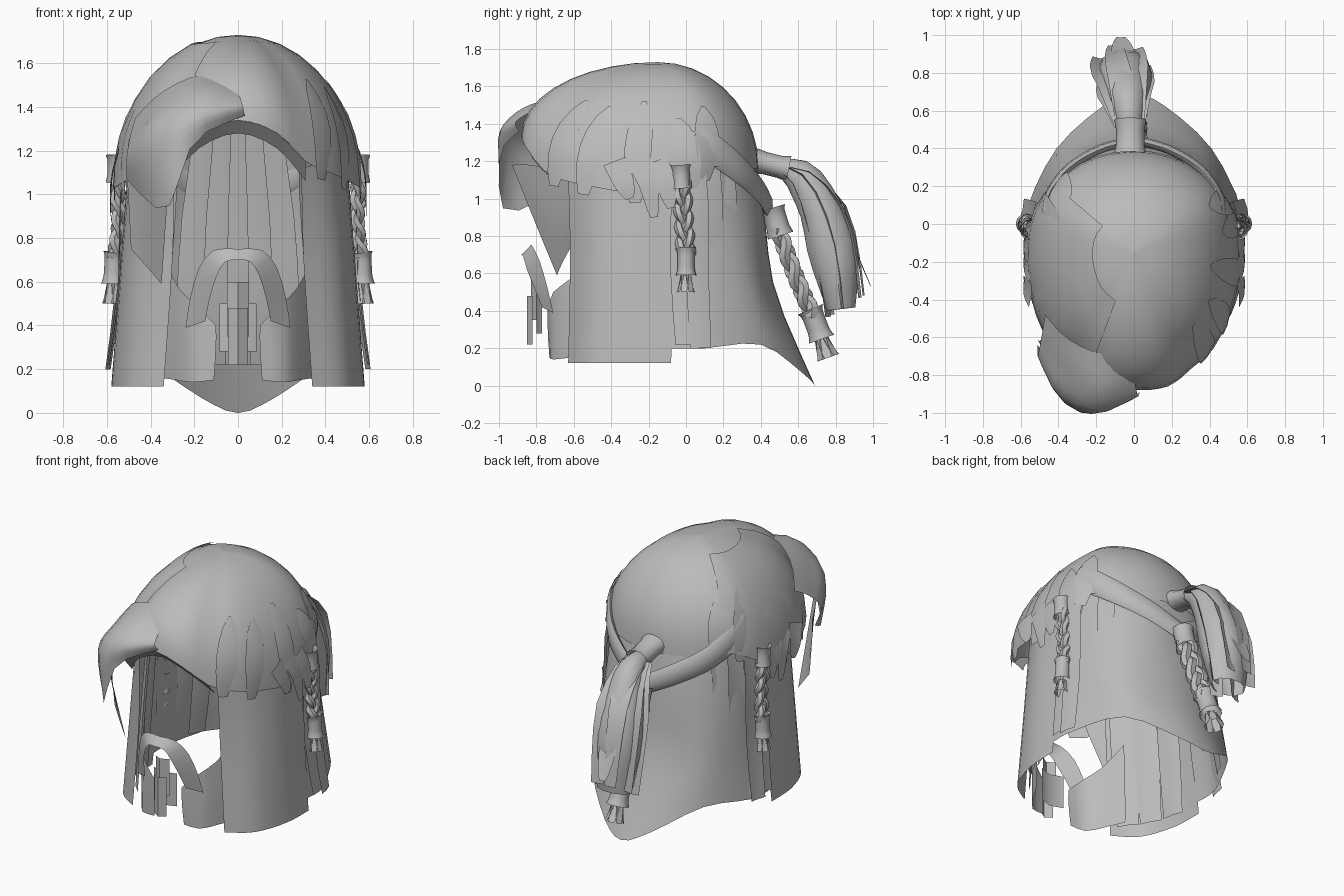
import bpy, math, random
from mathutils import Vector

random.seed(4)
if "Cube" in bpy.data.objects:
    bpy.data.objects.remove(bpy.data.objects["Cube"])

GREY = (0.5, 0.5, 0.5, 1)
hair = bpy.data.materials.new("hair grey")
hair.use_nodes = True
hair.diffuse_color = GREY
hair.node_tree.nodes["Principled BSDF"].inputs["Base Color"].default_value = GREY
X, Y, Z = Vector((1, 0, 0)), Vector((0, 1, 0)), Vector((0, 0, 1))


def spline(points, count, closed=False):
    """Resample points along a smooth curve."""
    pts = [Vector(p) for p in points]
    spans = len(pts) if closed else len(pts) - 1

    def at(i):
        return pts[i % len(pts)] if closed else pts[max(0, min(i, len(pts) - 1))]
    out = []
    for k in range(count):
        s = spans * k / (count if closed else count - 1)
        i = min(int(s), spans - 1)
        f = s - i
        a, b, c, d = (at(i + j) for j in (-1, 0, 1, 2))
        out.append(b + 0.5 * f * (c - a + f * (2 * a - 5 * b + 4 * c - d
                                              + f * (3 * (b - c) + d - a))))
    return out


def flip(points):
    return [Vector((-p[0], p[1], p[2])) for p in points]


def sheet(name, rows, closed=False, angle=40):
    """Surface through equal rows of points."""
    n = len(rows[0])
    faces = []
    for r in range(len(rows) - 1):
        for c in range(n if closed else n - 1):
            d = (c + 1) % n
            faces.append((r * n + c, r * n + d, r * n + n + d, r * n + n + c))
    mesh = bpy.data.meshes.new(name)
    mesh.from_pydata([p for row in rows for p in row], [], faces)
    mesh.materials.append(hair)
    ob = bpy.data.objects.new(name, mesh)
    bpy.context.collection.objects.link(ob)
    bpy.ops.object.select_all(action="DESELECT")
    ob.select_set(True)
    bpy.context.view_layer.objects.active = ob
    bpy.ops.object.shade_smooth_by_angle(angle=math.radians(angle))
    return ob


def smooth_sheet(name, rows, across=13, along=9):
    """Sheet resampled in both directions."""
    wide = [spline(r, across) for r in rows]
    cols = [spline(c, along) for c in zip(*wide)]
    return sheet(name, cols)


def pair(name, rows, **kw):
    smooth_sheet("left_" + name, rows, **kw)
    smooth_sheet("right_" + name, [flip(r) for r in rows], **kw)


def frame(path, i, side):
    t = (path[min(i + 1, len(path) - 1)] - path[max(i - 1, 0)]).normalized()
    u = (side - t * side.dot(t)).normalized()
    return u, t.cross(u)


def tube(name, path, sizes, side=X, n=8):
    """Open tube with an elliptical section of (width, depth) radii."""
    path = [Vector(p) for p in path]
    rows = []
    for i, (p, (w, d)) in enumerate(zip(path, sizes)):
        u, v = frame(path, i, side)
        turns = [math.tau * k / n for k in range(n)]
        rows.append([p + u * w * math.cos(a) + v * d * math.sin(a) for a in turns])
    return sheet(name, rows, closed=True)


def lock(name, path, width, side, tip=0.2, root=1.0):
    """Flat strand, full in the middle, narrowing to its root and tip."""
    path = spline(path, 7)
    rows = []
    for i, p in enumerate(path):
        u, v = frame(path, i, side)
        f = i / 6
        w = width * (1 - (1 - tip) * f ** 2) * (1 - (1 - root) * (1 - f) ** 3) / 2
        rows.append([p - u * w, p + v * w * 0.1, p + u * w])
    return sheet(name, rows)


# Scalp cap: a dome from the crown down to a curved rim
half_rim = [(.18, -.86, 1.28), (.31, -.76, 1.15), (.42, -.66, 1.1), (.51, -.48, 1.06),
            (.56, -.25, 1.03), (.55, -.02, 1.07), (.48, .14, 1.17), (.36, .27, 1.17), (.19, .36, 1.16)]
rim_points = [(0, -.88, 1.34)] + half_rim + [(0, .39, 1.16)] + flip(half_rim[::-1])
STEPS = 40
rim = spline(rim_points, STEPS, closed=True)
crown = Vector((0, -.15, 1.73))


def cap_point(k, t, lift=0.0):
    edge = rim[int(k) % STEPS].lerp(rim[(int(k) + 1) % STEPS], k - int(k))
    a = t * math.pi / 2
    p = crown + (edge - crown) * math.sin(a)
    p.z = edge.z + (crown.z - edge.z) * math.cos(a)
    return p + (p - Vector((0, -.2, 1.0))).normalized() * lift


sheet("scalp_cap", [[cap_point(k, max(t / 9, .001)) for k in range(STEPS)] for t in range(10)], True)

# Hair turned under along the hairline
brow = [[(.31, -.76, 1.15), (.18, -.86, 1.28)], [(.31, -.68, 1.06), (.18, -.79, 1.21)]]
smooth_sheet("hairline", [r + [m] + flip(r[::-1]) for r, m in
                          zip(brow, [(0, -.88, 1.34), (0, -.82, 1.28)])], along=3)

# Raised swept layer to the right of the parting
sheet("swept_layer", [[cap_point(k, t / 8, .01) for k in range(25, 38)] for t in range(2, 9)])

# Ragged pointed locks lying over the sides of the cap
for k in list(range(6, 16, 2)) + list(range(25, 35, 2)):
    start = random.uniform(.5, .65)
    lean = random.uniform(-1, 1)
    path = [cap_point(k + lean * j / 3, start + (1.05 - start) * j / 3, .006) for j in range(4)]
    lock("cap_lock", path, .2, cap_point(k + 1, 1) - cap_point(k - 1, 1), .3, .1)

# Back curtain of hair, falling to a point
half_rows = [
    [(.45, -.1, 1.34), (.45, .08, 1.34), (.34, .23, 1.3), (.18, .33, 1.28)],
    [(.51, -.12, .9), (.49, .1, .9), (.38, .29, .9), (.2, .4, .9)],
    [(.54, -.1, .5), (.52, .1, .5), (.41, .34, .5), (.22, .44, .5)],
    [(.57, -.08, .2), (.56, .1, .2), (.41, .4, .22), (.17, .62, .07)]]
middles = [(0, .36, 1.28), (0, .42, .9), (0, .48, .5), (0, .69, 0)]
smooth_sheet("back_curtain", [r + [m] + flip(r[::-1]) for r, m in zip(half_rows, middles)], across=25)

# Inner strands hanging against the back curtain
for x in (-.2, -.1, 0, .1, .2):
    y = .02 + x * x * 1.6
    lock("inner_back_strand", [(x * .7, .32 - y, 1.4), (x, .4 - y, .9), (x * 1.1, .45 - y, .5),
                               (x * 1.15, .53 - y, .22)], .13, X, .9, .6)

# Side panels in front of the ears
pair("side_panel", [
    [(.29, -.63, 1.12), (.41, -.5, 1.15), (.49, -.3, 1.15), (.5, -.05, 1.2)],
    [(.3, -.62, .7), (.45, -.5, .7), (.53, -.3, .7), (.53, -.06, .7)],
    [(.34, -.63, .12), (.49, -.52, .12), (.57, -.3, .12), (.58, -.08, .12)]])

# Layered strands behind the ears, with short tufts at the temples
for sign, label in ((1, "left"), (-1, "right")):
    for y, top, low in ((-.02, 1.2, .22), (.06, 1.36, .2), (.14, 1.34, .23), (.22, 1.26, .24)):
        out = .545 - max(0, y - .06) * .75
        path = [(sign * (out - .06), y - .02, top), (sign * (out - .01), y, 1.0),
                (sign * out, y, .6), (sign * (out + .05), y + .02, low)]
        lock(label + "_strand", path, .14, Y + X * sign * (-.1 - y * 2), .8, .6)
    for y, low in ((-.17, .9), (-.3, 1.0), (-.08, .95)):
        path = [(sign * .55, y - .08, 1.2), (sign * .58, y - .03, 1.08), (sign * .585, y, low)]
        lock(label + "_temple_tuft", path, .13, Y, .3)
    # Inner layer lining the side panel
    for x, y in ((.35, -.52), (.43, -.4), (.48, -.25)):
        path = [(sign * (x - .04), y, 1.15), (sign * x, y, .7), (sign * (x + .04), y, .16)]
        lock(label + "_inner_strand", path, .17, Y + X * sign * (-.2 - y * 2), .8, .6)

# Fringe sweeping forward over the right brow
smooth_sheet("fringe", [
    [(-.04, -.7, 1.54), (0, -.82, 1.47), (.02, -.91, 1.41), (.03, -.89, 1.36)],
    [(-.2, -.68, 1.54), (-.18, -.88, 1.48), (-.2, -1, 1.36), (-.2, -.99, 1.24)],
    [(-.36, -.6, 1.46), (-.36, -.78, 1.4), (-.4, -.91, 1.26), (-.33, -.96, .93)],
    [(-.47, -.48, 1.35), (-.49, -.6, 1.28), (-.51, -.7, 1.17), (-.51, -.64, 1.07)]])
smooth_sheet("fringe_wisp", [
    [(-.31, -.93, 1.18), (-.4, -.82, 1.18), (-.51, -.61, 1.12)],
    [(-.33, -.81, .88), (-.41, -.74, .92), (-.5, -.62, .95)],
    [(-.35, -.69, .59), (-.41, -.66, .66), (-.49, -.61, .75)]], across=5, along=5)

# Beard along the jaw
pair("jaw_beard", [
    [(.34, -.5, .7), (.27, -.62, .57), (.2, -.71, .5), (.1, -.74, .4)],
    [(.35, -.5, .4), (.28, -.62, .35), (.21, -.71, .32), (.1, -.74, .3)],
    [(.35, -.5, .16), (.28, -.62, .15), (.21, -.71, .14), (.11, -.73, .15)]], across=7, along=4)

# Moustache arch
outer = [(.24, -.71, .39), (.22, -.74, .52), (.18, -.78, .66), (.11, -.82, .745)]
inner = [(.15, -.77, .42), (.13, -.81, .52), (.1, -.85, .62), (.06, -.87, .69)]
arch = [half + [top] + flip(half[::-1]) for half, top in
        ((outer, (0, -.83, .75)), (inner, (0, -.88, .7)))]
smooth_sheet("moustache", arch, across=17, along=3)

# Goatee: a broad plate with narrower ones stepping down
for name, w, top, low, y in (("upper", .17, .5, .28, -.79), ("middle", .1, .6, .35, -.82),
                             ("lower", .09, .48, .22, -.84)):
    sheet(name + "_goatee", [[(-w / 2, y + .02, z), (0, y - .01, z), (w / 2, y + .02, z)]
                             for z in (top, (top + low) / 2, low)])

# Ponytail with its tie
tube("ponytail_tie", [(-.02, .37, 1.2), (-.02, .42, 1.19), (-.02, .5, 1.17), (-.02, .55, 1.16)],
     [(.085, .07), (.075, .06), (.075, .06), (.085, .07)], n=12)
tail = spline([(-.02, .51, 1.165), (-.03, .62, 1.11), (-.04, .72, .94), (-.05, .79, .7),
               (-.05, .83, .41)], 11)
tube("ponytail", tail, [(w, d) for w, d, _ in spline(
    [(.06, .05, 0), (.09, .1, 0), (.13, .12, 0), (.15, .14, 0), (.12, .08, 0)], 11)], n=10)
for dx, dy in ((-.13, .05), (-.05, .12), (.06, .1), (.1, 0), (-.1, -.05), (.03, -.07)):
    path = [p + Vector((dx, dy, dy * .6)) * min(1, i / 6) for i, p in enumerate(tail)]
    lock("ponytail_lock", path[1:], .14, X + Y * random.uniform(-.5, .5), .55)
lock("ponytail_tip", [(-.05, .82, .95), (-.06, .92, .7), (-.07, .99, .53)], .15, X, .3)


def braid(name, points, side, size):
    """Cuff, three plaited strands, bead and a flared tuft."""
    path = spline(points, 41)
    cuff, bead, tuft = path[:9], path[28:36], path[35:]
    tube(name + "_cuff", cuff[::2], [(size * f, size * f) for f in (1.1, .95, .95, .95, 1.1)], side, 12)
    tube(name + "_bead", bead, [(size * f, size * f) for f in (1.1, .95, .9, .9, .9, .9, .95, 1.1)], side, 12)
    for s in range(3):
        strand = []
        for i in range(6, 31):
            u, v = frame(path, i, side)
            a = i * .36 + s * math.tau / 3
            strand.append(path[i] + (u * math.cos(a) * .6 + v * math.sin(2 * a) * .3) * size)
        tube(name + "_strand", strand, [(size * .5,) * 2] * len(strand), side, 6)
    for s in range(7):
        u, v = frame(path, 38, side)
        a = s * math.tau / 7
        ray = u * math.cos(a) + v * math.sin(a)
        wisp = [p + ray * size * (.45 + i * .09) for i, p in enumerate(tuft)]
        lock(name + "_tuft", wisp, size * .75, v * math.cos(a) - u * math.sin(a), .8)


side_path = [(.55, -.03, 1.18), (.55, -.02, 1.02), (.545, -.01, .86), (.565, 0, .7), (.575, 0, .5)]
braid("left_braid", side_path, Y, .05)
braid("right_braid", flip(side_path), Y, .05)
braid("back_braid", [(0, .46, .95), (0, .52, .76), (0, .6, .55), (0, .68, .37), (0, .76, .15)], X, .065)

# Bands drawn back from the temples to the back braid
band = [(.47, .03, 1.33), (.45, .15, 1.26), (.35, .29, 1.15), (.19, .39, 1.05), (.02, .44, .96)]
for label, points in (("left", band), ("right", flip(band))):
    path = spline(points, 14)
    tube(label + "_band", path, [(.085 - .002 * i, .025) for i in range(len(path))], Z, 8)
